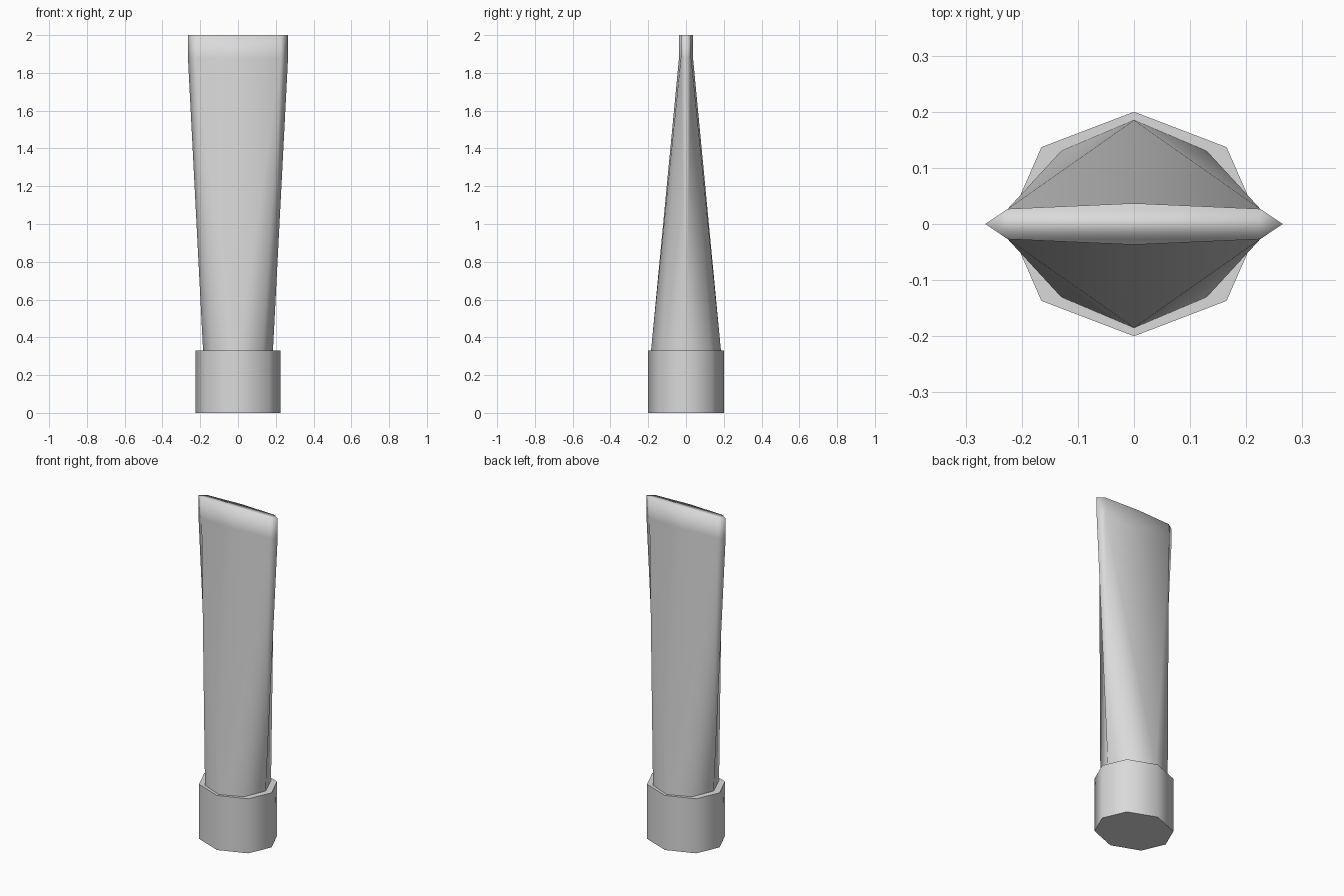
import bpy, bmesh, math

cube = bpy.data.objects.get("Cube")
if cube:
    bpy.data.objects.remove(cube, do_unlink=True)

grey = bpy.data.materials.new("light_grey")
grey.use_nodes = True
GREY = (0.7, 0.7, 0.7, 1)
grey.diffuse_color = GREY
grey.node_tree.nodes["Principled BSDF"].inputs["Base Color"].default_value = GREY


def octagon(side, corner, front, z):
    """Eight-sided ring, mirrored in x and y from one quarter."""
    cx, cy = corner
    ring = [(side, 0), (cx, cy), (0, front), (-cx, cy),
            (-side, 0), (-cx, -cy), (0, -front), (cx, -cy)]
    return [(x, y, z) for x, y in ring]


def loft(name, rings, angle, closed_base):
    """Loft through the rings, with diagonals running from the
    even points of each lower ring to the odd points of the ring above."""
    bm = bmesh.new()
    loops = [[bm.verts.new(p) for p in ring] for ring in rings]
    for low, high in zip(loops, loops[1:]):
        for i in range(8):
            j = (i + 1) % 8
            if i % 2 == 0:
                bm.faces.new((low[i], low[j], high[j]))
                bm.faces.new((low[i], high[j], high[i]))
            else:
                bm.faces.new((low[i], low[j], high[i]))
                bm.faces.new((low[j], high[j], high[i]))
    if closed_base:
        bm.faces.new(loops[0][::-1])
    bm.faces.new(loops[-1])
    mesh = bpy.data.meshes.new(name)
    bm.to_mesh(mesh)
    bm.free()
    mesh.materials.append(grey)
    obj = bpy.data.objects.new(name, mesh)
    bpy.context.collection.objects.link(obj)
    bpy.ops.object.select_all(action="DESELECT")
    obj.select_set(True)
    bpy.context.view_layer.objects.active = obj
    bpy.ops.object.shade_smooth_by_angle(angle=math.radians(angle))


# Screw cap that the tube stands on
loft("cap", [octagon(0.225, (0.165, 0.137), 0.2, 0),
             octagon(0.225, (0.165, 0.137), 0.2, 0.33)], 60, True)

# Tube body: round at the cap, tapering to a flat upright crimp at the top
loft("tube_body", [octagon(0.185, (0.13, 0.13), 0.185, 0.33),
                   octagon(0.265, (0.225, 0.027), 0.037, 1.88),
                   octagon(0.265, (0.225, 0.027), 0.037, 2)], 180, False)
